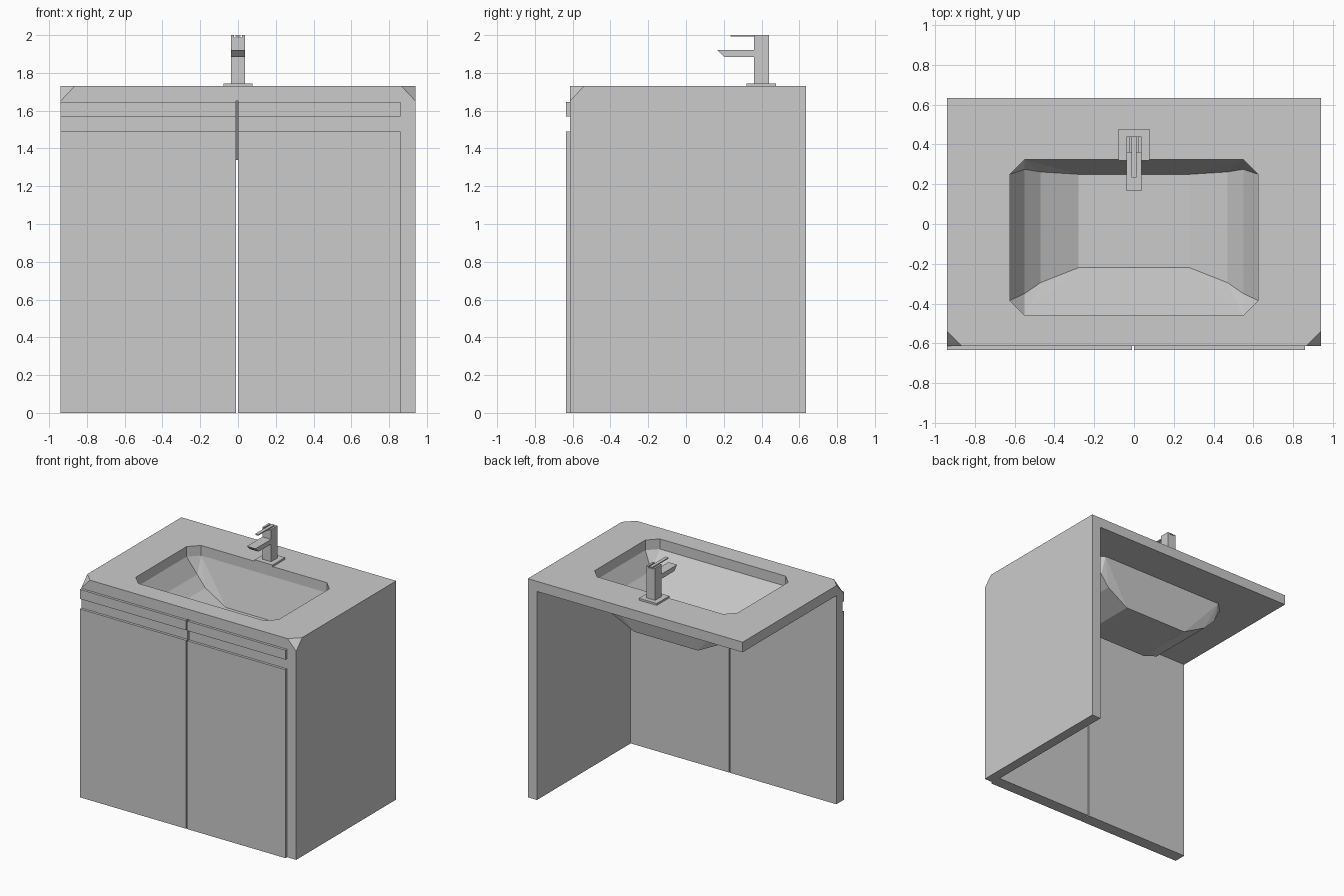
import bpy, bmesh

if "Cube" in bpy.data.objects:
    bpy.data.objects.remove(bpy.data.objects["Cube"])


def hull(name, points, open_top=None):
    """Convex solid from points; open_top removes the lid at that height."""
    bm = bmesh.new()
    for p in points:
        bm.verts.new(p)
    bmesh.ops.convex_hull(bm, input=bm.verts[:])
    bmesh.ops.dissolve_limit(bm, angle_limit=0.01, verts=bm.verts[:], edges=bm.edges[:])
    bmesh.ops.recalc_face_normals(bm, faces=bm.faces[:])
    if open_top is not None:
        lid = [f for f in bm.faces if all(abs(v.co.z - open_top) < 1e-4 for v in f.verts)]
        bmesh.ops.delete(bm, geom=lid, context='FACES_ONLY')
        bmesh.ops.reverse_faces(bm, faces=bm.faces[:])
    me = bpy.data.meshes.new(name)
    bm.to_mesh(me)
    bm.free()
    ob = bpy.data.objects.new(name, me)
    bpy.context.collection.objects.link(ob)
    return ob


def box(name, x, y, z):
    return hull(name, [(a, b, c) for a in x for b in y for c in z])


def cut(ob, cutter):
    m = ob.modifiers.new("cut", 'BOOLEAN')
    m.operation, m.solver, m.object = 'DIFFERENCE', 'EXACT', cutter
    bpy.context.view_layer.objects.active = ob
    bpy.ops.object.modifier_apply(modifier=m.name)
    bpy.data.objects.remove(cutter)


W, FRONT, BACK, TOP, UNDER = 0.94, -0.615, 0.635, 1.73, 1.65

# Cabinet body with two clipped top front corners
pts = []
for s in (-1, 1):
    pts += [(s * W, y, z) for y in (FRONT, BACK) for z in (0, UNDER)]
    pts += [(s * W, BACK, TOP), (s * W, FRONT + 0.075, TOP), (s * 0.865, FRONT, TOP)]
body = hull("cabinet_body", pts)

# Interior is open at the back, the bottom and the left
cut(body, box("interior_cutter", (-1.2, 0.86), (-0.537, 1), (-0.2, UNDER)))
cut(body, box("gap_cutter", (-0.01, 0), (-0.8, -0.4), (-0.1, UNDER)))

# Octagonal basin opening
rim = [(s * x, y) for s in (-1, 1)
       for x, y in ((0.625, 0.25), (0.55, 0.325), (0.55, -0.46), (0.625, -0.385))]
cut(body, hull("basin_cutter", [(x, y, z) for x, y in rim for z in (1.6, 1.8)]))

# Faceted bowl: rim, two side steps, flat floor
steps = [(0.55, 0.275, -0.35, 1.52), (0.47, 0.262, -0.295, 1.44), (0.28, 0.25, -0.22, 1.34)]
bowl = [(x, y, UNDER) for x, y in rim]
bowl += [(s * x, y, z) for s in (-1, 1) for x, yb, yf, z in steps for y in (yb, yf)]
hull("basin_bowl", bowl, open_top=UNDER)

# Doors and the handle strips above them
for side, x in (("left", (-W, -0.01)), ("right", (0, 0.86))):
    box(side + "_door", x, (-0.635, FRONT), (0, 1.49))
    box(side + "_upper_strip", x, (-0.635, FRONT), (1.57, 1.645))

# Tap: base plate, slotted column, spout with slanted tip, lever
box("tap_base", (-0.078, 0.078), (0.32, 0.477), (TOP, 1.745))
column = box("tap_column", (-0.038, 0.038), (0.36, 0.44), (1.745, 2.0))
cut(column, box("slot_cutter", (-0.022, 0.022), (0.3, 0.5), (1.988, 2.1)))
hull("tap_spout", [(x, y, z) for x in (-0.038, 0.038)
                   for y, z in ((0.165, 1.922), (0.36, 1.922), (0.36, 1.885), (0.203, 1.885))])
box("tap_lever", (-0.013, 0.013), (0.235, 0.44), (1.992, 2.0))
